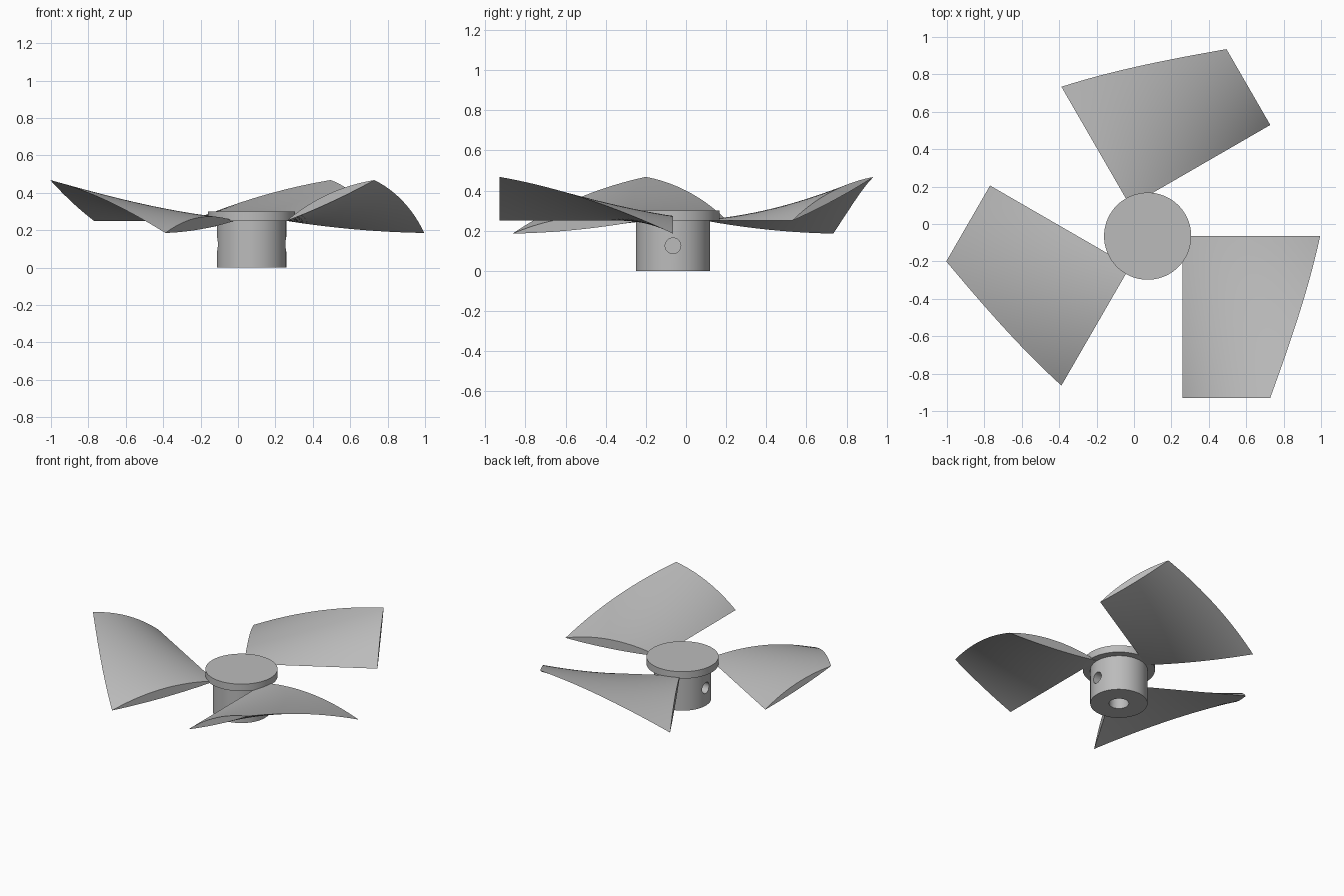
import bpy
import bmesh
from math import radians, cos, sin, tau
from mathutils import Matrix, Vector

if "Cube" in bpy.data.objects:
    bpy.data.objects.remove(bpy.data.objects["Cube"], do_unlink=True)

CENTER = Vector((0.073, -0.065, 0))
HUB_R, HUB_H = 0.185, 0.25
CAP_R, CAP_TOP = 0.233, 0.3

grey = bpy.data.materials.new("plain_grey")
grey.use_nodes = True
grey.diffuse_color = (0.5, 0.5, 0.5, 1)
grey.node_tree.nodes["Principled BSDF"].inputs["Base Color"].default_value = (0.5, 0.5, 0.5, 1)


def finish(name, bm):
    """Turn a bmesh into a named object placed on the hub axis."""
    bmesh.ops.recalc_face_normals(bm, faces=bm.faces)
    mesh = bpy.data.meshes.new(name)
    bm.to_mesh(mesh)
    bm.free()
    mesh.materials.append(grey)
    obj = bpy.data.objects.new(name, mesh)
    obj.location = CENTER
    bpy.context.collection.objects.link(obj)
    return obj


def activate(obj):
    bpy.ops.object.select_all(action="DESELECT")
    obj.select_set(True)
    bpy.context.view_layer.objects.active = obj


def smooth(obj, angle):
    activate(obj)
    bpy.ops.object.shade_smooth_by_angle(angle=radians(angle))


def skin(bm, rings, closed):
    """Join rings of vertices with quads."""
    pairs = list(zip(rings, rings[1:]))
    if closed:
        pairs.append((rings[-1], rings[0]))
    for a, b in pairs:
        for i in range(len(a)):
            j = (i + 1) % len(a)
            bm.faces.new((a[i], a[j], b[j], b[i]))


def cylinder(name, radius, depth, matrix, segments=72):
    bm = bmesh.new()
    bmesh.ops.create_cone(bm, cap_ends=True, segments=segments, radius1=radius,
                          radius2=radius, depth=depth, matrix=matrix)
    return finish(name, bm)


# Hub sleeve with a shaft bore
bm = bmesh.new()
profile = [(0.064, 0), (HUB_R, 0), (HUB_R, HUB_H), (0.064, HUB_H)]
steps = 72
rings = [[bm.verts.new((r * cos(tau * k / steps), r * sin(tau * k / steps), z))
          for r, z in profile] for k in range(steps)]
skin(bm, rings, closed=True)
hub = finish("hub", bm)

# Set screw holes on both sides of the hub
for side in (-1, 1):
    place = Matrix.Translation((side * 0.19, 0, 0.125)) @ Matrix.Rotation(radians(90), 4, "Y")
    cutter = cylinder("screw_hole_cutter", 0.039, 0.2, place, 32)
    cutter.hide_render = True
    hole = hub.modifiers.new("screw_hole", "BOOLEAN")
    hole.operation = "DIFFERENCE"
    hole.solver = "EXACT"
    hole.object = cutter
    activate(hub)
    bpy.ops.object.modifier_apply(modifier=hole.name)
    bpy.data.objects.remove(cutter, do_unlink=True)
smooth(hub, 30)

# Cap disc
cap = cylinder("hub_cap", CAP_R, CAP_TOP - HUB_H,
               Matrix.Translation((0, 0, (HUB_H + CAP_TOP) / 2)))
smooth(cap, 30)

# Twisted, tapering blades with a thin lens section
CHORD, SPAN = 0.738, 0.865
UPPER, LOWER = 0.051, 0.013
N, SLICES = 20, 28


def section():
    def bulge(q):
        return 4 * q * (1 - q)
    top = [(CHORD * i / N, UPPER * bulge(i / N)) for i in range(N)]
    bottom = [(CHORD * i / N, -LOWER * bulge(i / N)) for i in range(N, 0, -1)]
    return top + bottom


def blade(name, turn):
    bm = bmesh.new()
    spin = Matrix.Rotation(radians(turn), 4, "Z")
    rings = []
    for s in range(SLICES + 1):
        t = s / SLICES
        scale = 1 - 0.3 * t
        pitch = radians(-5 + 30 * t)
        rings.append([bm.verts.new(spin @ Vector((
            HUB_R + 0.002 + scale * (a * cos(pitch) - b * sin(pitch)),
            -SPAN * t,
            HUB_H + scale * (a * sin(pitch) + b * cos(pitch))))) for a, b in section()])
    skin(bm, rings, closed=False)
    bm.faces.new(rings[0])
    bm.faces.new(rings[-1])
    smooth(finish(name, bm), 12)


for index, turn in enumerate((0, 120, 240), 1):
    blade(f"blade_{index}", turn)
